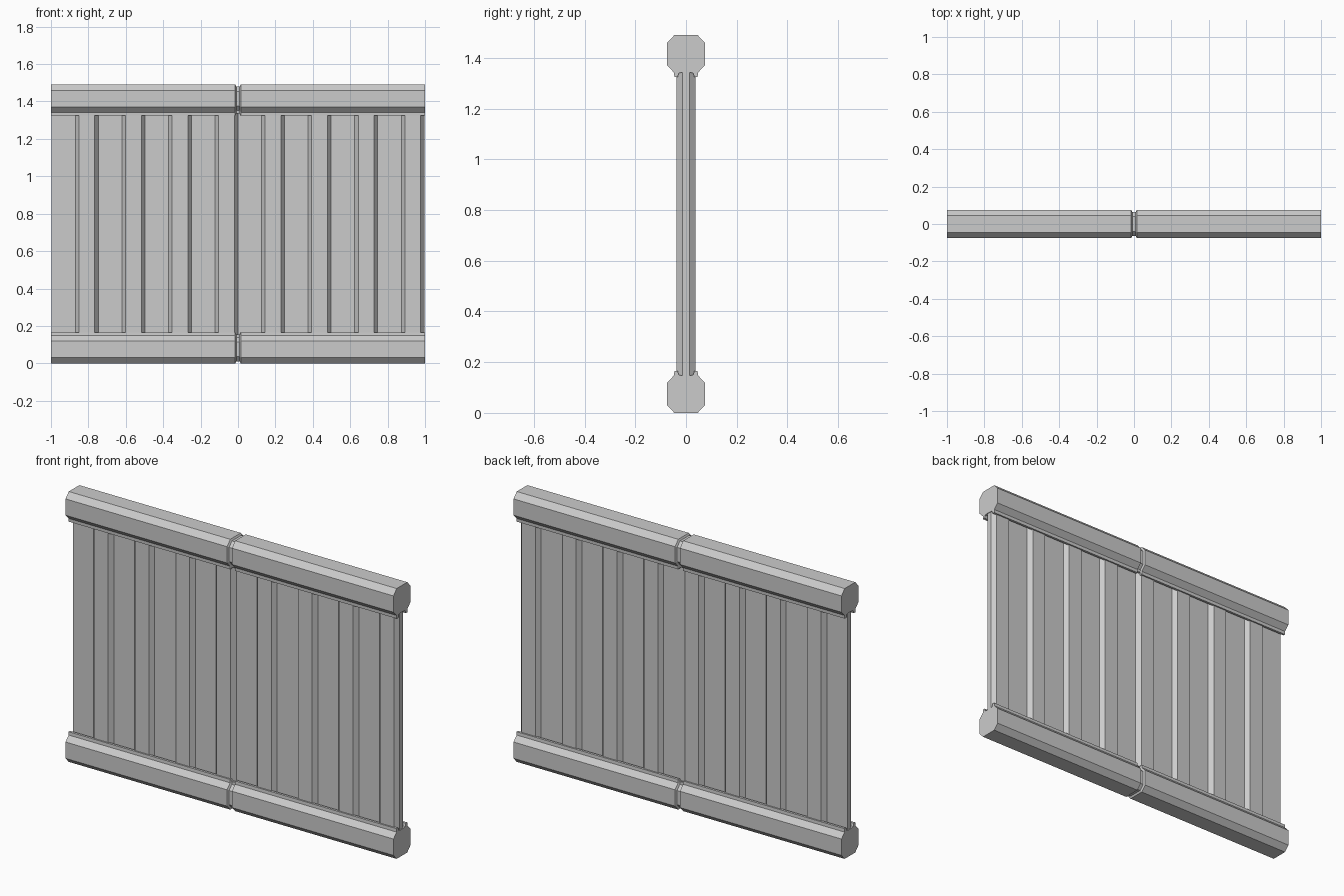
import bpy, bmesh

if "Cube" in bpy.data.objects:
    bpy.data.objects.remove(bpy.data.objects["Cube"])

HEIGHT = 1.49
RAIL_MID = 0.075


def loft(name, sections):
    """Skin a list of equal-length point rings and cap both ends."""
    bm = bmesh.new()
    rings = [[bm.verts.new(p) for p in s] for s in sections]
    n = len(rings[0])
    for a, b in zip(rings, rings[1:]):
        for i in range(n):
            j = (i + 1) % n
            bm.faces.new((a[i], a[j], b[j], b[i]))
    bm.faces.new(rings[0])
    bm.faces.new(rings[-1])
    bmesh.ops.recalc_face_normals(bm, faces=bm.faces)
    mesh = bpy.data.meshes.new(name)
    bm.to_mesh(mesh)
    bm.free()
    obj = bpy.data.objects.new(name, mesh)
    bpy.context.collection.objects.link(obj)
    return obj


# Rail profile (y, z): chamfered beam with a raised lip either side of the panel slot
half = [(0.046, 0), (0.074, 0.03), (0.074, 0.12), (0.047, 0.148),
        (0.046, 0.166), (0.033, 0.166), (0.028, 0.15), (0.017, 0.147)]
profile = half + [(-y, z) for y, z in reversed(half)]


def rail(name, top):
    # full beam, pinched to a narrow neck in the middle
    sections = []
    for x, s in ((-1, 1), (-0.015, 1), (-0.009, 0.87),
                 (0.009, 0.87), (0.015, 1), (1, 1)):
        ring = []
        for y, z in profile:
            z = RAIL_MID + (z - RAIL_MID) * s
            ring.append((x, y * s, HEIGHT - z if top else z))
        sections.append(ring)
    return loft(name, sections)


rail("bottom_rail", False)
rail("top_rail", True)

# Ribbed panel: thin sheet with raised narrow ribs on both faces
PITCH, START = 0.249, -0.996
THIN, THICK = 0.014, 0.038
edge = [(START, THIN)]
for i in range(8):
    x = START + i * PITCH
    edge += [(x + 0.126, THIN), (x + 0.145, THICK),
             (x + 0.230, THICK), (x + PITCH, THIN)]
outline = [(x, -y) for x, y in edge] + [(x, y) for x, y in reversed(edge)]
loft("ribbed_panel", [[(x, y, z) for x, y in outline]
                      for z in (0.14, HEIGHT - 0.14)])
